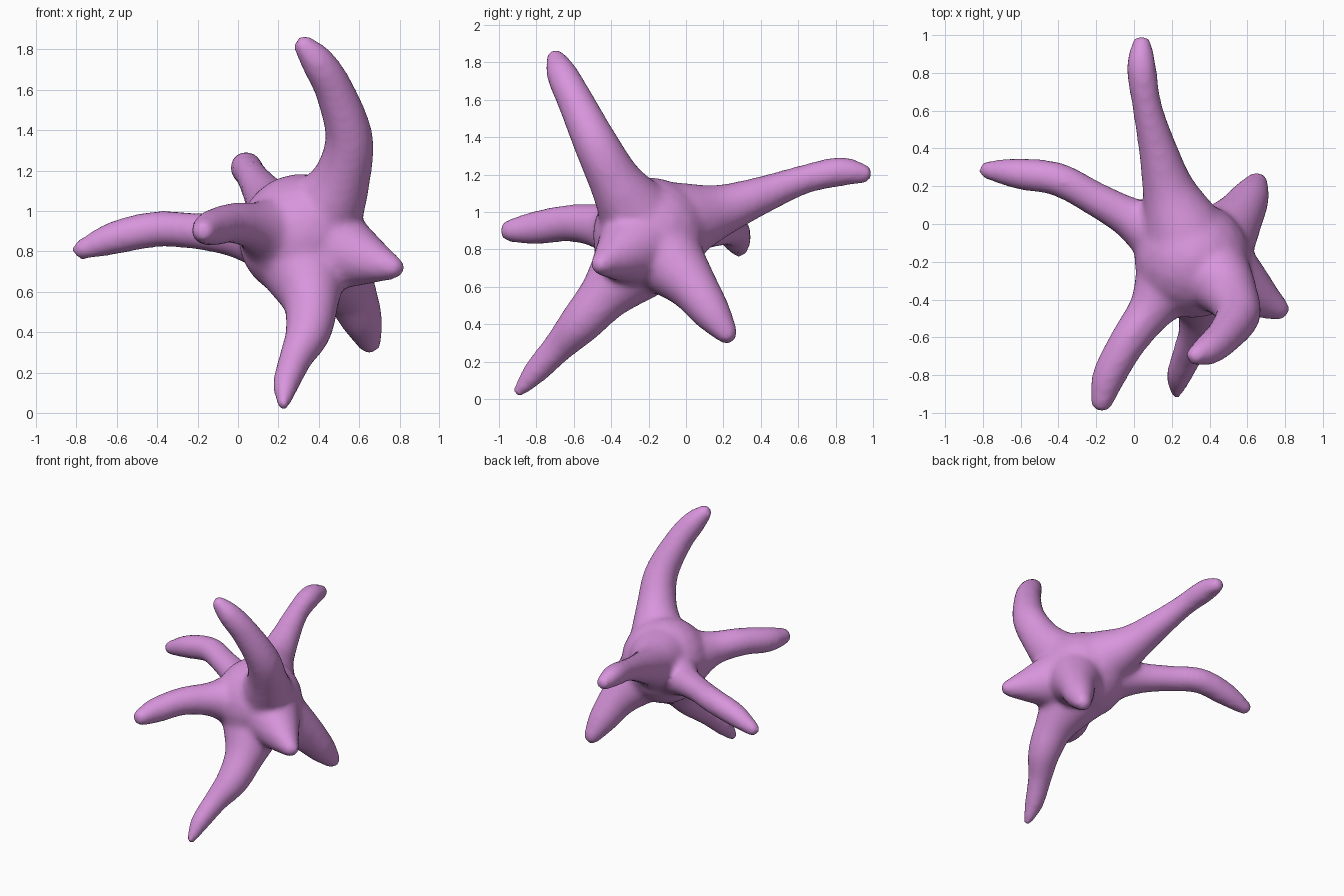
import bpy, bmesh
from mathutils import Vector, Matrix

pink = bpy.data.materials.new("orchid_pink")
pink.diffuse_color = (0.69, 0.30, 0.72, 1)

# Each arm runs from the body to its tip: (x, y, z, radius)
ARMS = {
    "upper": [(0.42, -0.26, 0.98, 0.20), (0.51, -0.37, 1.15, 0.145), (0.55, -0.48, 1.36, 0.12),
              (0.48, -0.59, 1.59, 0.098), (0.40, -0.66, 1.73, 0.085), (0.33, -0.695, 1.815, 0.055)],
    "back": [(0.27, -0.06, 0.94, 0.22), (0.19, 0.16, 1.00, 0.145), (0.13, 0.38, 1.08, 0.105),
             (0.07, 0.62, 1.17, 0.08), (0.04, 0.82, 1.215, 0.08), (0.04, 0.945, 1.205, 0.055)],
    "left": [(0.20, -0.10, 0.87, 0.19), (0.00, 0.02, 0.88, 0.115), (-0.20, 0.13, 0.90, 0.092),
             (-0.40, 0.235, 0.91, 0.09), (-0.60, 0.265, 0.87, 0.084), (-0.77, 0.285, 0.81, 0.052)],
    "front": [(0.22, -0.26, 0.88, 0.21), (0.10, -0.44, 0.92, 0.125), (-0.03, -0.62, 0.94, 0.10),
              (-0.13, -0.80, 0.915, 0.09), (-0.17, -0.935, 0.90, 0.062)],
    "lower_front": [(0.32, -0.25, 0.76, 0.23), (0.36, -0.42, 0.57, 0.145), (0.35, -0.56, 0.41, 0.115),
                    (0.29, -0.68, 0.28, 0.085), (0.24, -0.80, 0.15, 0.068), (0.225, -0.89, 0.045, 0.035)],
    "right": [(0.42, -0.24, 0.83, 0.23), (0.57, -0.33, 0.78, 0.155), (0.68, -0.40, 0.745, 0.10),
              (0.765, -0.45, 0.72, 0.06)],
    "lower_back": [(0.42, -0.13, 0.78, 0.21), (0.54, 0.02, 0.62, 0.14), (0.61, 0.13, 0.47, 0.105),
                   (0.65, 0.215, 0.355, 0.062)],
}


def catmull(a, b, c, d, t):
    """Smooth curve through b and c."""
    return 0.5 * (2 * b + (c - a) * t + (2 * a - 5 * b + 4 * c - d) * t * t
                  + (3 * b - a - 3 * c + d) * t ** 3)


def add_ball(bm, p):
    """Round section of flesh at a 4D point (position and radius)."""
    bmesh.ops.create_icosphere(bm, subdivisions=3, radius=p[3],
                               matrix=Matrix.Translation(p.xyz))


bm = bmesh.new()

# Round body
add_ball(bm, Vector((0.31, -0.19, 0.875, 0.31)))

# Tapering, bent arms
for points in ARMS.values():
    pts = [Vector(p) for p in points]
    pts = [2 * pts[0] - pts[1]] + pts + [2 * pts[-1] - pts[-2]]
    for i in range(1, len(pts) - 2):
        for k in range(10):
            add_ball(bm, catmull(*pts[i - 1:i + 3], k / 10))
    add_ball(bm, pts[-2])

mesh = bpy.data.meshes.new("cell_body_with_arms")
bm.to_mesh(mesh)
bm.free()
mesh.materials.append(pink)
cell = bpy.data.objects.new("cell_body_with_arms", mesh)
bpy.context.collection.objects.link(cell)

# Fuse everything into one skin and soften the joints
fuse = cell.modifiers.new("fuse", 'REMESH')
fuse.mode = 'VOXEL'
fuse.voxel_size = 0.02
fuse.use_smooth_shade = True
soften = cell.modifiers.new("soften", 'SMOOTH')
soften.factor = 0.5
soften.iterations = 10
